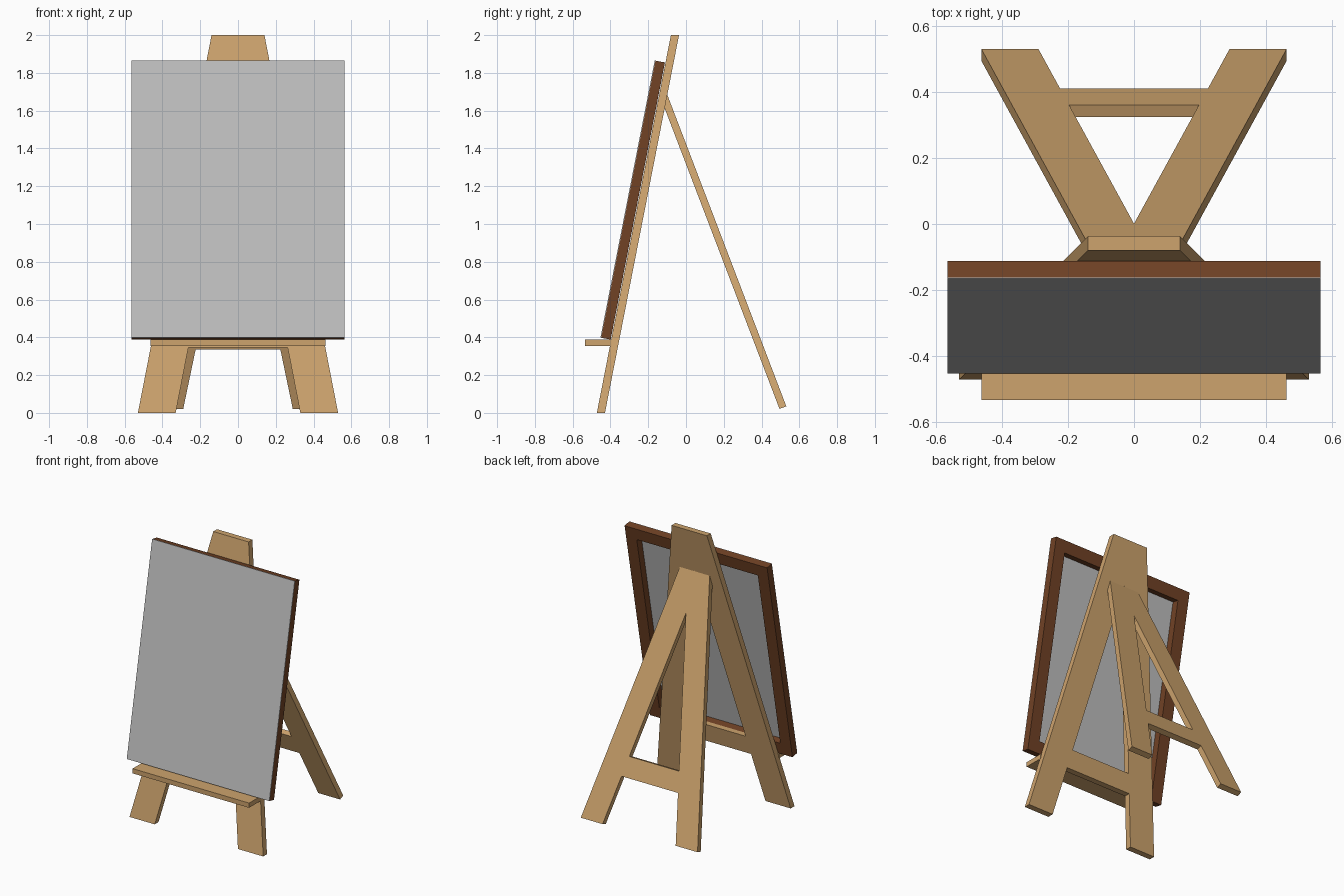
import bpy, bmesh
from mathutils import Vector

if "Cube" in bpy.data.objects:
    bpy.data.objects.remove(bpy.data.objects["Cube"])


def material(name, srgb):
    m = bpy.data.materials.new(name)
    lin = [((c / 255 + 0.055) / 1.055) ** 2.4 for c in srgb]
    m.diffuse_color = (*lin, 1)
    m.use_nodes = True
    m.node_tree.nodes["Principled BSDF"].inputs["Base Color"].default_value = m.diffuse_color
    return m


WOOD = material("light wood", (205, 163, 109))
BROWN = material("dark brown wood", (113, 66, 37))
GREY = material("canvas grey", (190, 190, 190))


def slab(name, polys, origin, up, thick, mat):
    """Flat polygons in (x, t) placed on a tilted plane, then given thickness."""
    origin, up, thick = Vector(origin), Vector(up), Vector(thick)
    bm = bmesh.new()
    for poly in polys:
        bm.faces.new([bm.verts.new(origin + Vector((x, 0, 0)) + up * t) for x, t in poly])
    bmesh.ops.remove_doubles(bm, verts=bm.verts, dist=1e-5)
    res = bmesh.ops.extrude_face_region(bm, geom=bm.faces[:], use_keep_orig=True)
    verts = [g for g in res["geom"] if isinstance(g, bmesh.types.BMVert)]
    bmesh.ops.translate(bm, verts=verts, vec=thick)
    bmesh.ops.recalc_face_normals(bm, faces=bm.faces)
    me = bpy.data.meshes.new(name)
    bm.to_mesh(me)
    bm.free()
    me.materials.append(mat)
    ob = bpy.data.objects.new(name, me)
    bpy.context.collection.objects.link(ob)
    return ob


def a_shape(top_x, top_t, foot_out, foot_in, bar_lo, bar_hi):
    """A-shaped outline: two legs joined at the top, plus a crossbar."""
    slope = (foot_out - top_x) / top_t
    inner = lambda t: foot_in - slope * t
    half = [(top_x, top_t), (foot_out, 0), (foot_in, 0),
            (inner(bar_lo), bar_lo), (inner(bar_hi), bar_hi)]
    legs = half + [(0, foot_in / slope)] + [(-x, t) for x, t in reversed(half)]
    lo, hi = half[3], half[4]
    bar = [lo, hi, (-hi[0], hi[1]), (-lo[0], lo[1])]
    return [legs, bar]


def rect(x0, x1, t0, t1):
    return [(x0, t0), (x1, t0), (x1, t1), (x0, t1)]


# Front and rear A-frames
slab("front_frame", a_shape(0.14, 2.0, 0.53, 0.33, 0.345, 0.475),
     (0, -0.472, 0), (0, 0.196, 1), (0, 0.043, 0), WOOD)
slab("rear_frame", a_shape(0.117, 1.655, 0.463, 0.29, 0.315, 0.445),
     (0, 0.531, 0.035), (0, -0.382, 1), (0, -0.036, -0.0138), WOOD)

# Shelf holding the picture
slab("shelf", [rect(-0.462, 0.462, 0.354, 0.388)],
     (0, -0.534, 0), (0, 0, 1), (0, 0.14, 0), WOOD)

# Stretcher frame: four rails around an open back
up = Vector((0, 0.196, 1)).normalized()
out = Vector((0, -up.z, up.y))
base = Vector((0, -0.399, 0.388))
W, H, R = 0.565, 1.495, 0.085
outer, inner = rect(-W, W, 0, H), rect(-W + R, W - R, R, H - R)
rails = [[outer[i], outer[(i + 1) % 4], inner[(i + 1) % 4], inner[i]] for i in range(4)]
slab("stretcher_frame", rails, base, up, out * 0.051, BROWN)

# Canvas sheet over the front of the stretcher
slab("canvas", [rect(-W, W, 0, H)], base + out * 0.051, up, out * 0.004, GREY)
